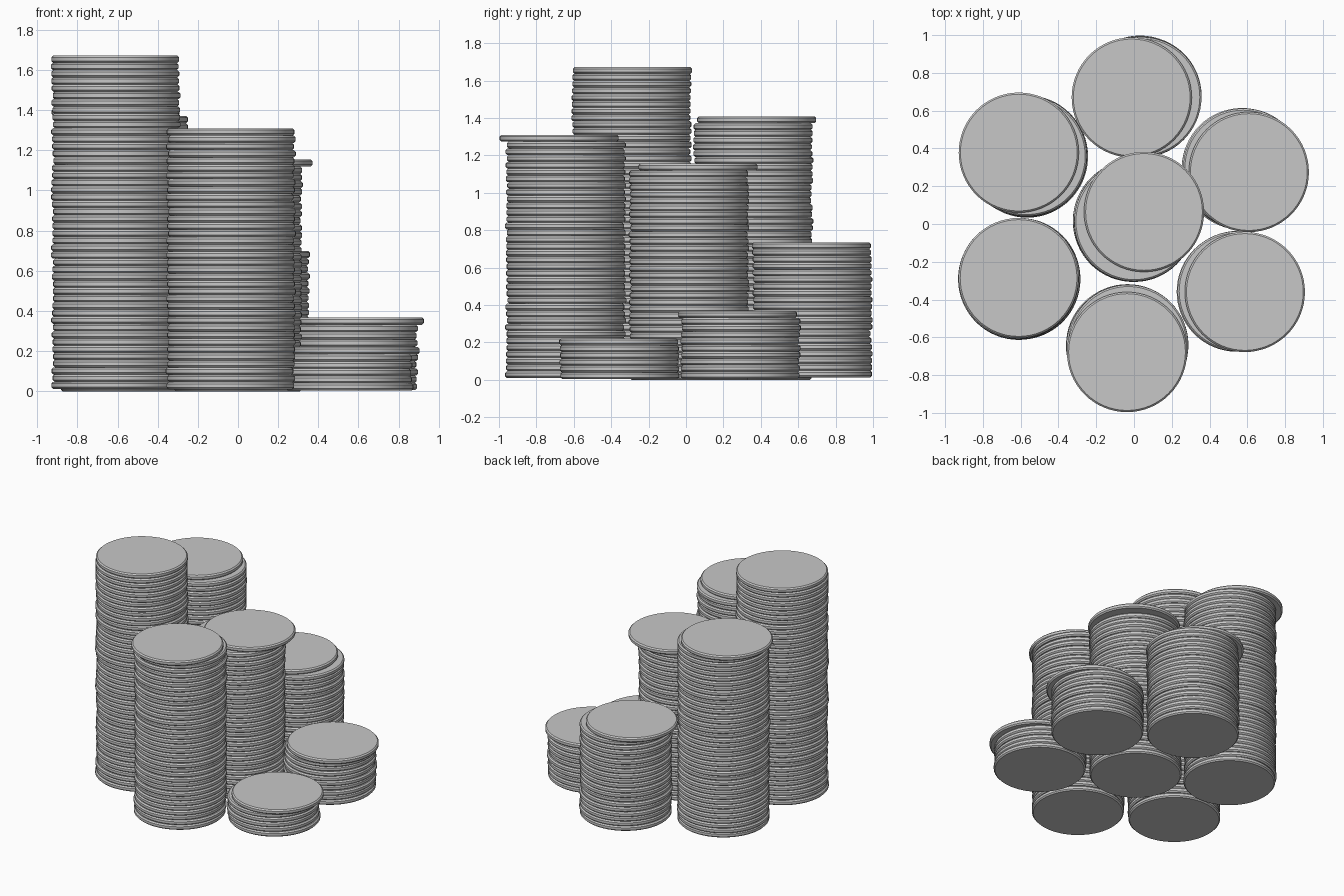
import bpy, bmesh, math, random

if "Cube" in bpy.data.objects:
    bpy.data.objects.remove(bpy.data.objects["Cube"])

random.seed(7)
R = 0.318          # coin radius
T = 0.0361         # coin thickness
CHAMFER = 0.009    # bevel of the coin rim
SIDES = 64
WOBBLE = 0.007     # largest sideways shift of a coin in a pile

silver = bpy.data.materials.new("silver_grey")
silver.diffuse_color = (0.575, 0.575, 0.575, 1)
silver.use_nodes = True
silver.node_tree.nodes["Principled BSDF"].inputs["Base Color"].default_value = silver.diffuse_color


def add_coin(bm, x, y, z):
    """One disc with flat faces and a crisp chamfered rim."""
    profile = [(R - CHAMFER, 0), (R, CHAMFER), (R, T - CHAMFER), (R - CHAMFER, T)]
    rings = []
    for r, h in profile:
        rings.append([bm.verts.new((x + r * math.cos(a), y + r * math.sin(a), z + h))
                      for a in (2 * math.pi * i / SIDES for i in range(SIDES))])
    for lo, hi in zip(rings, rings[1:]):
        for i in range(SIDES):
            j = (i + 1) % SIDES
            bm.faces.new((lo[i], lo[j], hi[j], hi[i]))
    bm.faces.new(rings[0][::-1])
    bm.faces.new(rings[-1])


def coin_stack(name, body, top, base, count):
    """A slightly wobbly pile whose last coin sits at its own position."""
    bm = bmesh.new()
    for k in range(count):
        if k == count - 1:
            x, y = top
        else:
            a = random.uniform(0, 2 * math.pi)
            d = random.uniform(0, WOBBLE)
            x, y = body[0] + d * math.cos(a), body[1] + d * math.sin(a)
        add_coin(bm, x, y, base + k * T)
    mesh = bpy.data.meshes.new(name)
    bm.to_mesh(mesh)
    bm.free()
    mesh.materials.append(silver)
    obj = bpy.data.objects.new(name, mesh)
    bpy.context.collection.objects.link(obj)
    bpy.context.view_layer.objects.active = obj
    obj.select_set(True)
    bpy.ops.object.shade_smooth_by_angle(angle=math.radians(30))
    obj.select_set(False)


# Name, pile centre, top coin centre, base height, coin count
stacks = [
    ("centre_stack", (0.0, 0.016), (0.053, 0.064), 0.0, 32),
    ("right_back_stack", (0.575, 0.293), (0.608, 0.275), 0.006, 10),
    ("back_stack", (0.035, 0.675), (-0.012, 0.67), 0.013, 20),
    ("left_back_stack", (-0.568, 0.358), (-0.61, 0.378), 0.0, 39),
    ("left_front_stack", (-0.607, -0.291), (-0.611, -0.286), 0.011, 46),
    ("front_stack", (-0.036, -0.643), (-0.037, -0.678), 0.01, 36),
    ("right_front_stack", (0.55, -0.356), (0.587, -0.36), 0.004, 6),
]
for stack in stacks:
    coin_stack(*stack)
